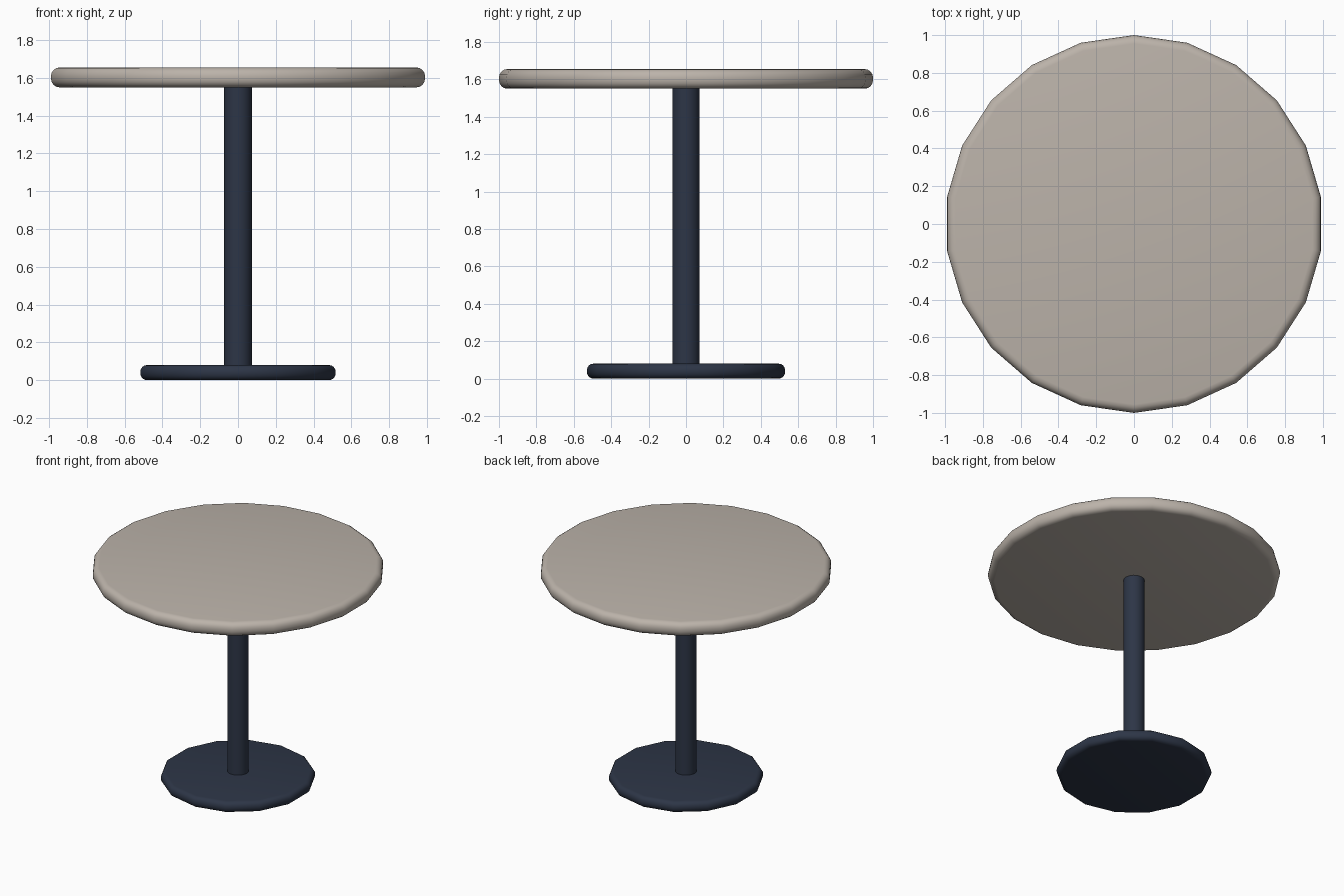
import bpy
import math

if "Cube" in bpy.data.objects:
    bpy.data.objects.remove(bpy.data.objects["Cube"])


def material(name, color):
    m = bpy.data.materials.new(name)
    m.diffuse_color = (*color, 1)
    m.use_nodes = True
    m.node_tree.nodes["Principled BSDF"].inputs["Base Color"].default_value = m.diffuse_color
    return m


def rounded_disc(name, sides, radius, z0, z1, bevel, mat, segs=4):
    """Capped n-sided prism whose rims are rounded by a quarter-circle profile."""
    profile = []
    if bevel:
        for i in range(segs + 1):
            a = math.pi / 2 * i / segs
            profile.append((radius - bevel + bevel * math.sin(a), z0 + bevel - bevel * math.cos(a)))
        profile += [(r, z0 + z1 - z) for r, z in reversed(profile)]
    else:
        profile = [(radius, z0), (radius, z1)]
    verts, faces = [], []
    for r, z in profile:
        for k in range(sides):
            a = math.pi / 2 + 2 * math.pi * k / sides
            verts.append((r * math.cos(a), r * math.sin(a), z))
    for j in range(len(profile) - 1):
        for k in range(sides):
            n = (k + 1) % sides
            faces.append((j * sides + k, j * sides + n, (j + 1) * sides + n, (j + 1) * sides + k))
    last = (len(profile) - 1) * sides
    faces.append(tuple(reversed(range(sides))))
    faces.append(tuple(range(last, last + sides)))
    me = bpy.data.meshes.new(name)
    me.from_pydata(verts, [], faces)
    me.materials.append(mat)
    ob = bpy.data.objects.new(name, me)
    bpy.context.collection.objects.link(ob)
    bpy.ops.object.select_all(action='DESELECT')
    ob.select_set(True)
    bpy.context.view_layer.objects.active = ob
    bpy.ops.object.shade_smooth_by_angle(angle=math.radians(35))
    return ob


stone = material("warm_beige", (0.50, 0.45, 0.40))
metal = material("dark_blue_metal", (0.026, 0.036, 0.062))

# Round top, central post and foot plate
rounded_disc("table_top", 22, 1.0, 1.55, 1.655, 0.045, stone)
rounded_disc("post", 16, 0.073, 0.075, 1.552, 0, metal)
rounded_disc("base_plate", 14, 0.53, 0.0, 0.08, 0.035, metal)
